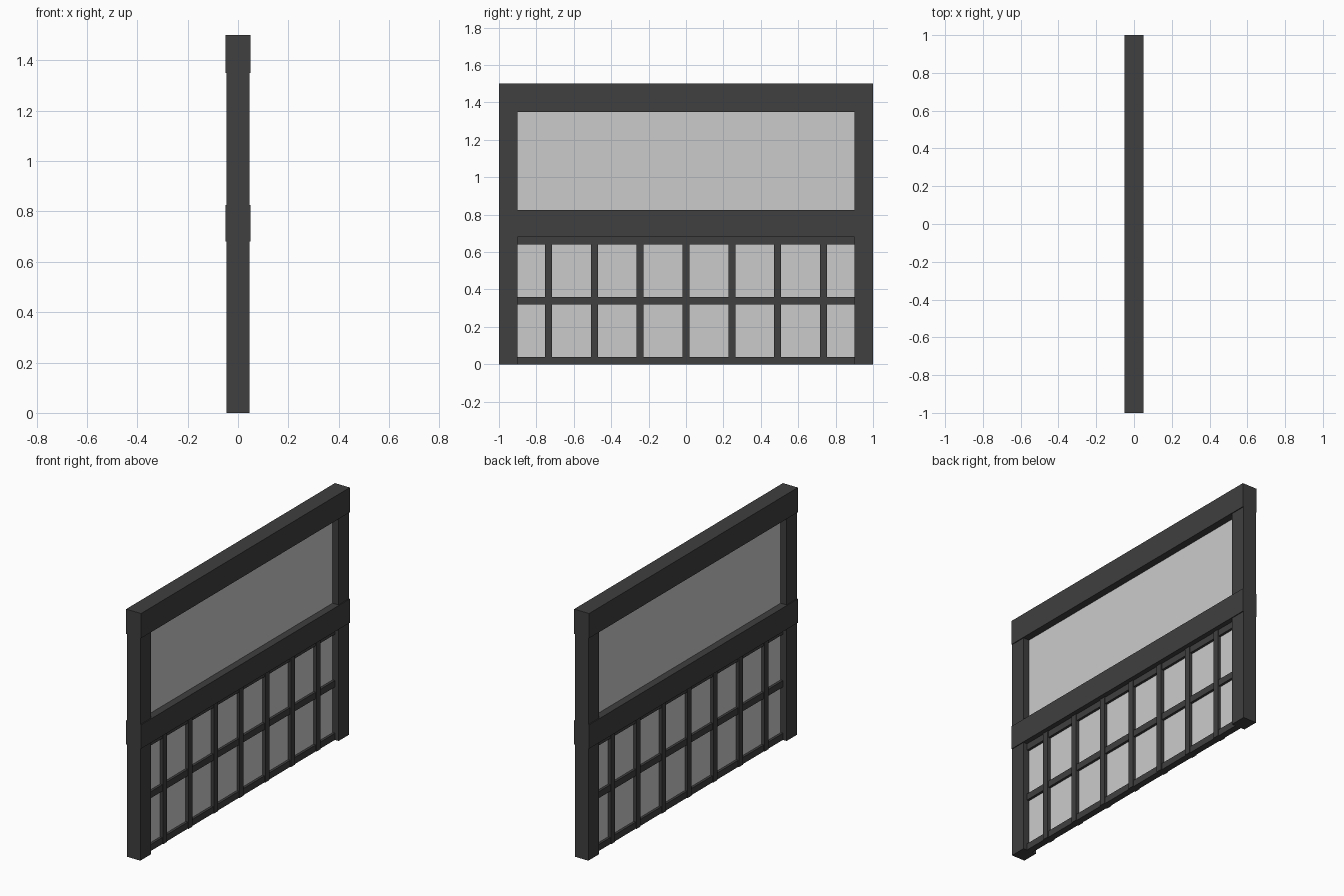
import bpy
import bmesh
from mathutils import Vector

if "Cube" in bpy.data.objects:
    bpy.data.objects.remove(bpy.data.objects["Cube"])

frame_mat = bpy.data.materials.new("dark_frame")
frame_mat.diffuse_color = (0.05, 0.05, 0.05, 1)
frame_mat.use_nodes = True
frame_mat.node_tree.nodes["Principled BSDF"].inputs["Base Color"].default_value = frame_mat.diffuse_color


def box(name, x, y, z, mat=None):
    """Box from (min, max) ranges along each axis."""
    bm = bmesh.new()
    bmesh.ops.create_cube(bm, size=1)
    for v in bm.verts:
        v.co = Vector([(a + b) / 2 + c * (b - a) for c, (a, b) in zip(v.co, (x, y, z))])
    mesh = bpy.data.meshes.new(name)
    bm.to_mesh(mesh)
    bm.free()
    obj = bpy.data.objects.new(name, mesh)
    bpy.context.collection.objects.link(obj)
    if mat:
        mesh.materials.append(mat)
    return obj


# side posts
box("post_left", (-0.045, 0.045), (-1, -0.9), (0, 1.5), frame_mat)
box("post_right", (-0.045, 0.045), (0.9, 1), (0, 1.5), frame_mat)

# thick rails wrapping the posts
box("top_rail", (-0.05, 0.05), (-1, 1), (1.35, 1.5), frame_mat)
box("middle_rail", (-0.05, 0.05), (-1, 1), (0.68, 0.825), frame_mat)

# lattice in the lower window
for i, z in enumerate((0, 0.32, 0.64)):
    box(f"lattice_bar_{i + 1}", (-0.02, 0.02), (-0.9, 0.9), (z, z + 0.04), frame_mat)
for i in range(7):
    y = (i - 3) * 0.245
    box(f"lattice_upright_{i + 1}", (-0.025, 0.025), (y - 0.019, y + 0.019), (0, 0.68), frame_mat)

# plain grey panes
box("upper_pane", (-0.005, 0.005), (-0.9, 0.9), (0.825, 1.35))
box("lower_pane", (-0.005, 0.005), (-0.9, 0.9), (0.02, 0.68))
